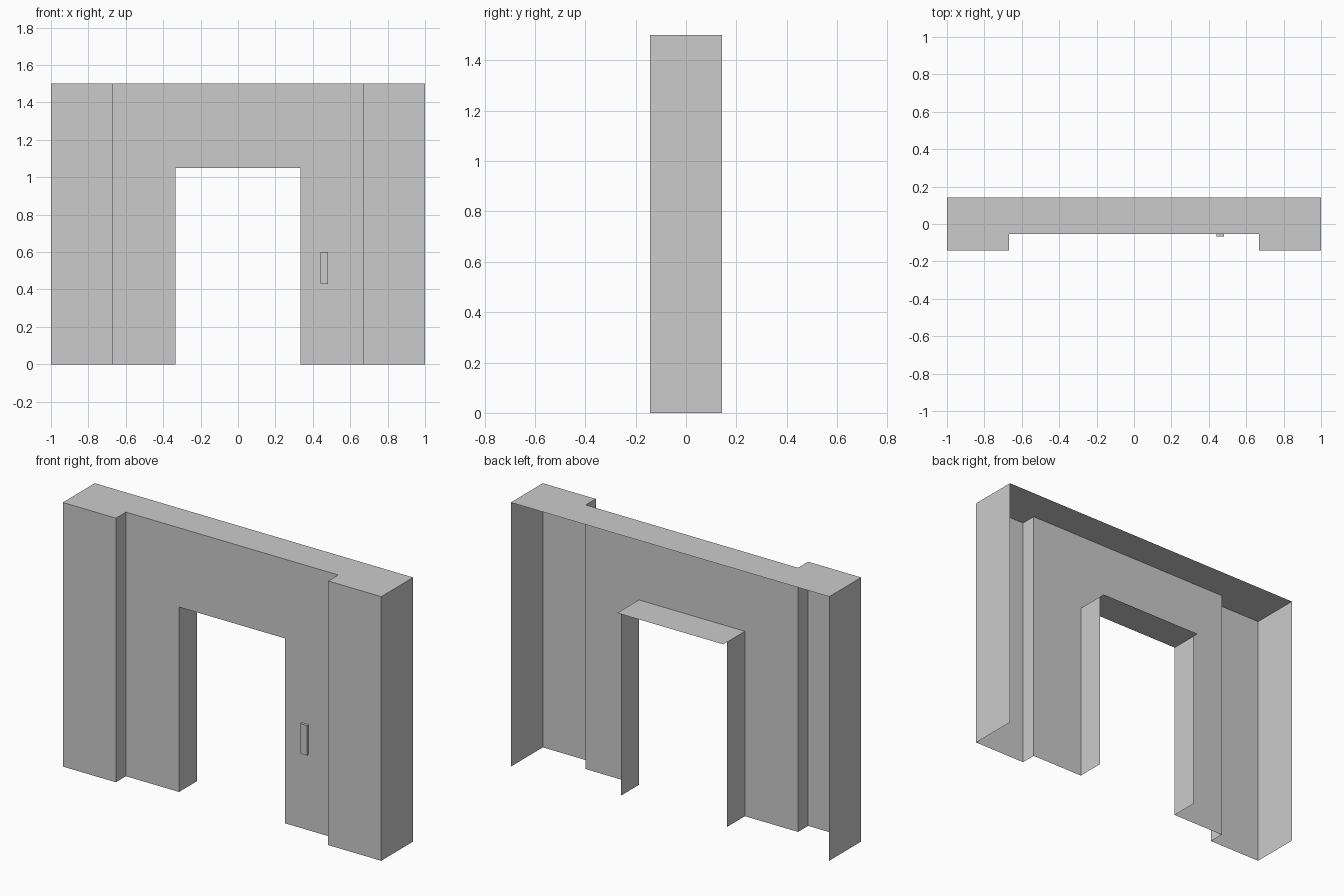
import bpy, bmesh

if "Cube" in bpy.data.objects:
    bpy.data.objects.remove(bpy.data.objects["Cube"])

H, DOOR_H = 1.5, 1.05            # wall height, opening height
BACK, FRONT, PANEL = 0.143, -0.143, -0.053
PILASTER_X, DOOR_X = 0.667, 0.333


def new_object(name, bm):
    bmesh.ops.remove_doubles(bm, verts=bm.verts, dist=0.0005)
    mesh = bpy.data.meshes.new(name)
    bm.to_mesh(mesh)
    bm.free()
    obj = bpy.data.objects.new(name, mesh)
    bpy.context.collection.objects.link(obj)
    return obj


def face(bm, pts):
    bm.faces.new([bm.verts.new(p) for p in pts])


def sheet(bm, plan, z0, z1):
    """Raise a plan polyline into a vertical open sheet."""
    for (xa, ya), (xb, yb) in zip(plan, plan[1:]):
        face(bm, [(xa, ya, z0), (xb, yb, z0), (xb, yb, z1), (xa, ya, z1)])


def mirrored(obj):
    mod = obj.modifiers.new("mirror", 'MIRROR')
    mod.use_axis[0] = True
    mod.merge_threshold = 0.0005
    return obj


# Wall half: outer side, pilaster, recessed panel, lintel and top (open back and base)
bm = bmesh.new()
outer = [(-1, BACK), (-1, FRONT), (-PILASTER_X, FRONT),
         (-PILASTER_X, PANEL), (-DOOR_X, PANEL)]
sheet(bm, outer, 0, DOOR_H)
sheet(bm, outer + [(0, PANEL)], DOOR_H, H)
face(bm, [(-1, FRONT, H), (-PILASTER_X, FRONT, H), (-PILASTER_X, PANEL, H),
          (-PILASTER_X, BACK, H), (-1, BACK, H)])
face(bm, [(-PILASTER_X, PANEL, H), (0, PANEL, H), (0, BACK, H), (-PILASTER_X, BACK, H)])
mirrored(new_object("wall", bm))

# Doorway lining: jamb, ceiling and thin rear trim with a narrow slot for the door
bm = bmesh.new()
sheet(bm, [(-DOOR_X, PANEL), (-DOOR_X, 0.108)], 0, DOOR_H)
sheet(bm, [(-DOOR_X, 0.138), (-DOOR_X, 0.141)], 0, DOOR_H)
face(bm, [(-DOOR_X, PANEL, DOOR_H), (-DOOR_X, 0.141, DOOR_H),
          (0, 0.141, DOOR_H), (0, PANEL, DOOR_H)])
mirrored(new_object("doorway_lining", bm))

# Door control plate
bm = bmesh.new()
x0, x1, y, z0, z1 = 0.44, 0.48, -0.068, 0.43, 0.60
sheet(bm, [(x0, PANEL), (x0, y), (x1, y), (x1, PANEL)], z0, z1)
face(bm, [(x0, y, z1), (x1, y, z1), (x1, PANEL, z1), (x0, PANEL, z1)])
face(bm, [(x0, PANEL, z0), (x1, PANEL, z0), (x1, y, z0), (x0, y, z0)])
new_object("control_plate", bm)
